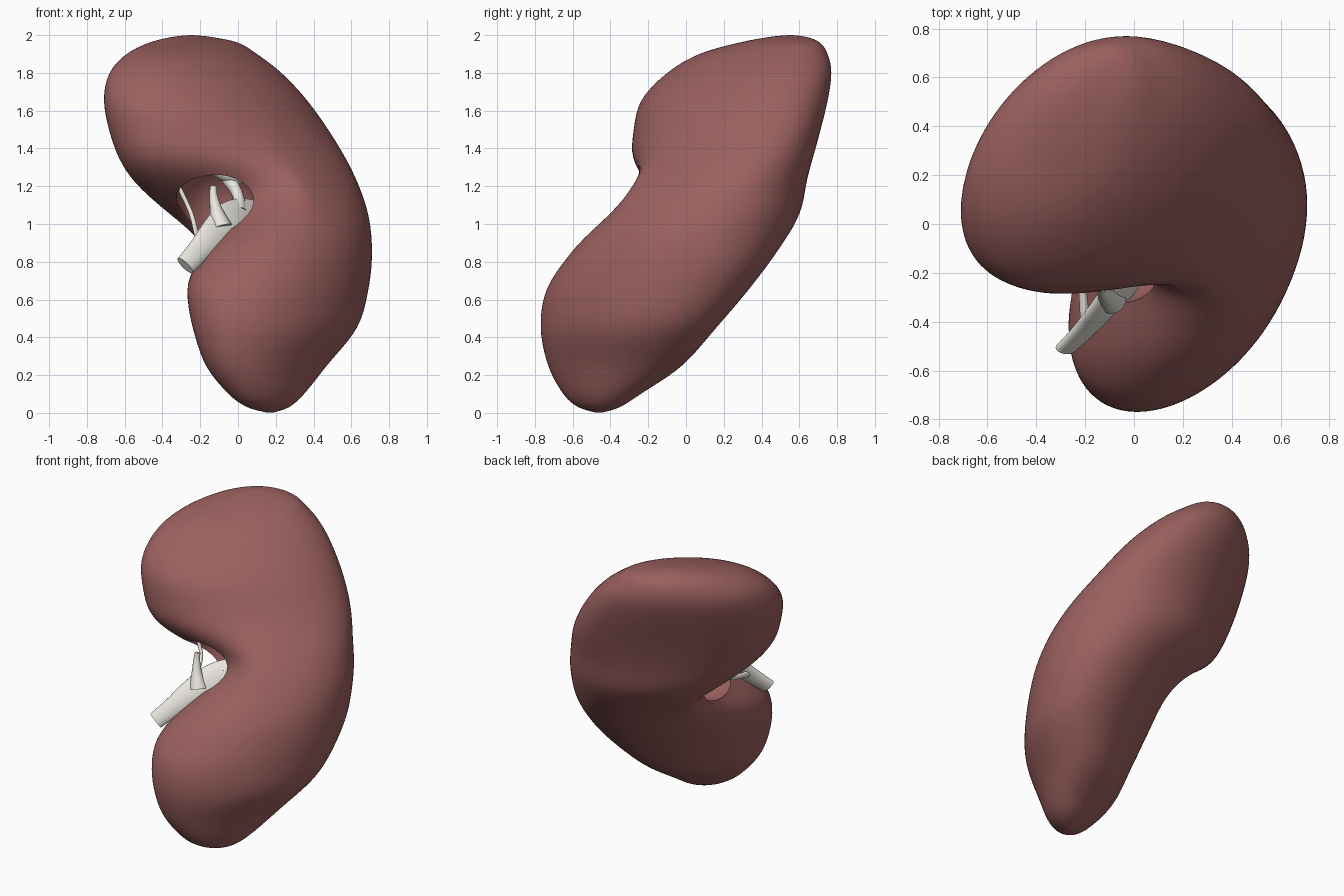
import bpy, bmesh, math
from mathutils import Vector, Matrix

if "Cube" in bpy.data.objects:
    bpy.data.objects.remove(bpy.data.objects["Cube"])

def material(name, rgb):
    m = bpy.data.materials.new(name)
    m.diffuse_color = (*rgb, 1)
    m.use_nodes = True
    m.node_tree.nodes["Principled BSDF"].inputs["Base Color"].default_value = m.diffuse_color
    return m

FLESH = material("flesh", (0.33, 0.12, 0.115))
PALE = material("pale", (0.82, 0.80, 0.74))

def catmull(rows, steps):
    """Smoothly resample a table of rows."""
    out = []
    for i in range(len(rows) - 1):
        p = [rows[min(max(i + k, 0), len(rows) - 1)] for k in (-1, 0, 1, 2)]
        for j in range(steps):
            t = j / steps
            out.append([0.5 * (2*b + (c - a)*t + (2*a - 5*b + 4*c - d)*t*t
                               + (3*b - a - 3*c + d)*t**3) for a, b, c, d in zip(*p)])
    out.append(list(rows[-1]))
    return out

def loft(name, rings, mat, deform=None, smooth=0):
    bm = bmesh.new()
    loops = [[bm.verts.new(p) for p in ring] for ring in rings]
    n = len(loops[0])
    for a, b in zip(loops, loops[1:]):
        for i in range(n):
            bm.faces.new((a[i], a[(i + 1) % n], b[(i + 1) % n], b[i]))
    bm.faces.new(loops[0])
    bm.faces.new(loops[-1][::-1])
    if deform:
        for v in bm.verts:
            v.co = deform(v.co)
    for _ in range(smooth):
        bmesh.ops.smooth_vert(bm, verts=bm.verts, factor=0.5,
                              use_axis_x=True, use_axis_y=True, use_axis_z=True)
    bmesh.ops.recalc_face_normals(bm, faces=bm.faces)
    me = bpy.data.meshes.new(name)
    bm.to_mesh(me)
    bm.free()
    me.materials.append(mat)
    ob = bpy.data.objects.new(name, me)
    bpy.context.collection.objects.link(ob)
    return ob

def shade(ob, angle):
    bpy.ops.object.select_all(action='DESELECT')
    ob.select_set(True)
    bpy.context.view_layer.objects.active = ob
    bpy.ops.object.shade_smooth_by_angle(angle=math.radians(angle))

# Kidney body: horizontal slices (z, xmin, xmax, ymin, ymax)
slices = [
    (0.00, 0.16, 0.18, -0.47, -0.45), (0.03, 0.05, 0.27, -0.57, -0.35),
    (0.10, -0.05, 0.35, -0.65, -0.24), (0.25, -0.17, 0.47, -0.73, -0.02),
    (0.45, -0.24, 0.63, -0.77, 0.16), (0.65, -0.28, 0.69, -0.74, 0.33),
    (0.85, -0.31, 0.71, -0.62, 0.48), (1.05, -0.46, 0.69, -0.49, 0.60),
    (1.25, -0.59, 0.62, -0.40, 0.645), (1.45, -0.67, 0.51, -0.30, 0.70),
    (1.65, -0.71, 0.37, -0.24, 0.75), (1.80, -0.68, 0.23, -0.10, 0.77),
    (1.90, -0.59, 0.10, 0.07, 0.75), (1.96, -0.47, 0.0, 0.28, 0.71),
    (1.99, -0.35, -0.14, 0.44, 0.64), (2.00, -0.26, -0.24, 0.54, 0.56)]
N = 96
rings = []
for z, x0, x1, y0, y1 in catmull(slices, 6):
    phi = math.radians(65 + 15 * math.exp(-((z - 1.05) / 0.3) ** 2))
    ts = [2 * math.pi * i / N for i in range(N)]
    rings.append([((x0 + x1) / 2 + (x1 - x0) / 2 * math.cos(t),
                   (y0 + y1) / 2 + (y1 - y0) / 2 * math.cos(t - phi), z) for t in ts])

S = Vector((1, 1, 0)).normalized()      # from hilum to outer edge
R = Vector((-1, 1, 0)).normalized()     # across the thickness
UP = Vector((0, 0, 1))

def notch(p):
    """Press the bean-shaped notch into the hilum side."""
    s, w = p.dot(S), p.z - 1.05 + 0.45 * p.dot(R)
    g = math.exp(-(w / 0.25) ** 2)
    return p + S * (0.05 - s) * 0.66 * g if s < 0.05 else p

kidney = loft("kidney_body", rings, FLESH, notch, 2)

# Hollow sinus inside the notch
n_dir, l_dir = R * 0.9 - UP * 0.43, R * 0.43 + UP * 0.9
bpy.ops.mesh.primitive_uv_sphere_add(segments=48, ring_count=24, radius=1)
cutter = bpy.context.object
cutter.name = "sinus_cutter"
cutter.data.materials.append(FLESH)
frame = Matrix((S * 0.27, n_dir * 0.24, l_dir * 0.28)).transposed().to_4x4()
cutter.data.transform(Matrix.Translation(S * -0.11 + UP * 1.06) @ frame)
cutter.hide_render = True
mod = kidney.modifiers.new("sinus", 'BOOLEAN')
mod.operation, mod.object, mod.solver = 'DIFFERENCE', cutter, 'EXACT'
bpy.context.view_layer.objects.active = kidney
bpy.ops.object.modifier_apply(modifier="sinus")
bpy.data.objects.remove(cutter)
shade(kidney, 50)

# Funnel-shaped pelvis: (x, y, z, half width, half thickness)
path = [(-0.28, -0.51, 0.78, 0.055, 0.028), (-0.20, -0.43, 0.865, 0.065, 0.032),
        (-0.12, -0.34, 0.95, 0.085, 0.035), (-0.04, -0.24, 1.02, 0.10, 0.035),
        (0.04, -0.12, 1.07, 0.08, 0.03), (0.10, -0.02, 1.10, 0.03, 0.02)]
pts = catmull(path, 6)
rings = []
for i, (x, y, z, w, th) in enumerate(pts):
    a, b = pts[max(i - 1, 0)], pts[min(i + 1, len(pts) - 1)]
    d = (Vector(b[:3]) - Vector(a[:3])).normalized()
    wide = Vector((-0.66, 0.0, 0.75))
    wide = (wide - d * wide.dot(d)).normalized()
    thin = d.cross(wide)
    rings.append([Vector((x, y, z)) + wide * w * math.cos(t) + thin * th * math.sin(t)
                  for t in (2 * math.pi * k / 32 for k in range(32))])
shade(loft("renal_pelvis", rings, PALE), 50)

# Branches running into the sinus: points (x, y, z, radius)
def tube(name, points):
    cu = bpy.data.curves.new(name, 'CURVE')
    cu.dimensions = '3D'
    cu.bevel_depth, cu.bevel_resolution, cu.use_fill_caps = 1, 4, True
    sp = cu.splines.new('POLY')
    rows = catmull(points, 8)
    sp.points.add(len(rows) - 1)
    for q, (x, y, z, r) in zip(sp.points, rows):
        q.co, q.radius = (x, y, z, 1), r
    cu.materials.append(PALE)
    ob = bpy.data.objects.new(name, cu)
    bpy.context.collection.objects.link(ob)

tube("upper_branch", [(-0.09, -0.31, 0.98, 0.06), (-0.115, -0.29, 1.07, 0.035),
                      (-0.13, -0.27, 1.15, 0.022), (-0.13, -0.26, 1.20, 0.018)])
tube("back_branch", [(-0.20, -0.40, 0.89, 0.02), (-0.22, -0.18, 0.95, 0.014),
                     (-0.25, -0.05, 1.06, 0.012), (-0.31, -0.02, 1.19, 0.012)])
tube("inner_branch", [(0.0, -0.15, 1.06, 0.05), (0.0, -0.08, 1.15, 0.03),
                      (-0.05, -0.02, 1.24, 0.04)])

# Calyx cup at the top of the sinus
bpy.ops.mesh.primitive_uv_sphere_add(segments=32, ring_count=16, radius=0.1,
                                     location=(-0.06, -0.02, 1.27))
calyx = bpy.context.object
calyx.name = "upper_calyx"
calyx.scale = (1, 0.6, 0.5)
calyx.rotation_euler = (0, math.radians(25), 0)
calyx.data.materials.append(PALE)
shade(calyx, 60)
